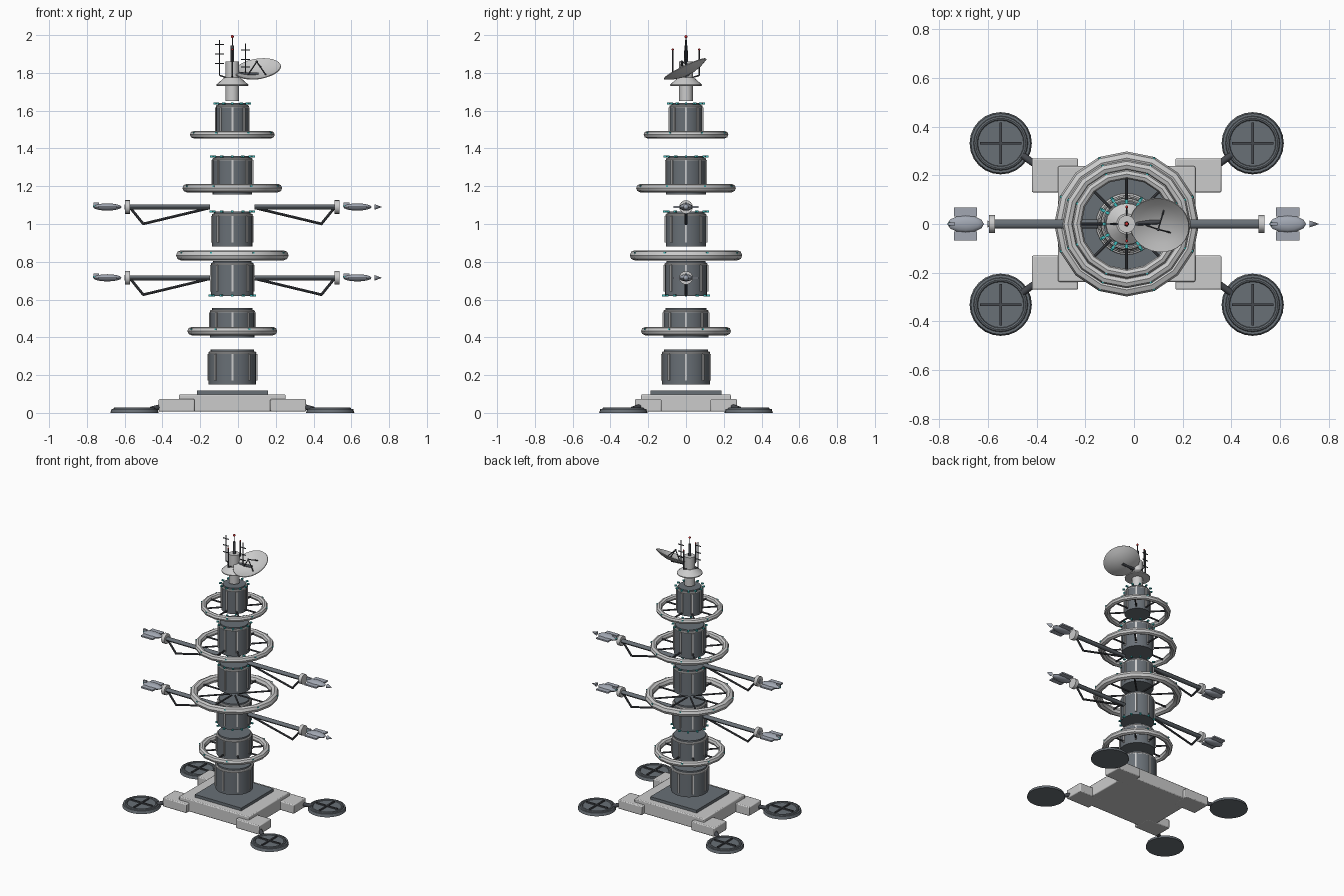
import bpy, bmesh, math
from mathutils import Vector, Matrix

if "Cube" in bpy.data.objects:
    bpy.data.objects.remove(bpy.data.objects["Cube"])

CX = -0.03  # tower axis


def material(name, r, g, b):
    m = bpy.data.materials.new(name)
    m.diffuse_color = (r, g, b, 1)
    m.use_nodes = True
    m.node_tree.nodes["Principled BSDF"].inputs["Base Color"].default_value = m.diffuse_color
    return m


DARK = material("slate", 0.14, 0.16, 0.18)
LIGHT = material("pale_hull", 0.72, 0.72, 0.72)
STRUT = material("strut_dark", 0.06, 0.065, 0.075)
SHIP = material("ship_grey", 0.36, 0.39, 0.45)
TEAL = material("teal_light", 0.05, 0.5, 0.5)
RED = material("red_beacon", 0.6, 0.03, 0.03)


def cyl(bm, p0, p1, r0, r1=None, seg=12):
    p0, p1 = Vector(p0), Vector(p1)
    d = p1 - p0
    m = Matrix.Translation((p0 + p1) / 2) @ d.to_track_quat('Z', 'Y').to_matrix().to_4x4()
    return bmesh.ops.create_cone(bm, cap_ends=True, segments=seg, radius1=r0,
                                 radius2=r0 if r1 is None else r1, depth=d.length, matrix=m)["verts"]


def box(bm, c, s, yaw=0):
    m = Matrix.Translation(c) @ Matrix.Rotation(yaw, 4, 'Z') @ Matrix.Diagonal((*s, 1))
    bmesh.ops.create_cube(bm, size=1, matrix=m)


def ball(bm, c, s, u=12, v=8):
    m = Matrix.Translation(c) @ Matrix.Diagonal((*s, 1))
    bmesh.ops.create_uvsphere(bm, u_segments=u, v_segments=v, radius=1, matrix=m)


def lathe(bm, prof, seg, m, closed=False):
    vs = [bm.verts.new((r, 0, z)) for r, z in prof]
    pairs = list(zip(vs, vs[1:])) + ([(vs[-1], vs[0])] if closed else [])
    es = [bm.edges.new(p) for p in pairs]
    old = set(bm.verts) - set(vs)
    bmesh.ops.spin(bm, geom=vs + es, cent=(0, 0, 0), axis=(0, 0, 1), angle=2 * math.pi,
                   steps=seg, use_merge=True)
    new = [v for v in bm.verts if v not in old]
    bmesh.ops.transform(bm, matrix=m, verts=new)
    bmesh.ops.remove_doubles(bm, verts=new, dist=1e-5)


def torus(bm, c, R, r, seg=24, sides=8, squash=1):
    prof = [(R + r * math.cos(a), squash * r * math.sin(a))
            for a in (2 * math.pi * i / sides for i in range(sides))]
    lathe(bm, prof, seg, Matrix.Translation(c), True)


def make(name, mat, build):
    bm = bmesh.new()
    build(bm)
    bmesh.ops.recalc_face_normals(bm, faces=bm.faces)
    me = bpy.data.meshes.new(name)
    bm.to_mesh(me)
    bm.free()
    me.materials.append(mat)
    ob = bpy.data.objects.new(name, me)
    bpy.context.collection.objects.link(ob)
    return ob


def around(r, z, n=8, off=0.0):
    for i in range(n):
        a = 2 * math.pi * i / n + off
        yield a, (CX + r * math.cos(a), r * math.sin(a), z)


CORNERS = [(sx, sy) for sx in (-1, 1) for sy in (-1, 1)]

# Base platform
base = make("base_platform", LIGHT, lambda bm: box(bm, (CX, 0, 0.0525), (0.565, 0.475, 0.09)))
make("base_top_plate", DARK, lambda bm: box(bm, (CX, 0, 0.106), (0.375, 0.375, 0.024)))


def corner_blocks(bm):
    for sx, sy in CORNERS:
        box(bm, (CX + sx * 0.295, sy * 0.2, 0.04), (0.19, 0.14, 0.066))


blocks = make("corner_blocks", LIGHT, corner_blocks)
for ob in (base, blocks):
    bev = ob.modifiers.new("soft_edges", 'BEVEL')
    bev.width, bev.segments = 0.006, 2

# Landing pads with rim, cross ribs and leg stubs
for sx, sy in CORNERS:
    px, py = CX + sx * 0.518, sy * 0.332

    def ribs(bm):
        box(bm, (px, py, 0.023), (0.17, 0.01, 0.012))
        box(bm, (px, py, 0.023), (0.01, 0.17, 0.012))
        cyl(bm, (CX + sx * 0.37, sy * 0.24, 0.035), (px - sx * 0.09, py - sy * 0.05, 0.02), 0.014)

    make("landing_pad", DARK, lambda bm: cyl(bm, (px, py, 0), (px, py, 0.02), 0.128, 0.122, 24))
    make("pad_rim", DARK, lambda bm: torus(bm, (px, py, 0.02), 0.103, 0.009))
    make("pad_ribs", STRUT, ribs)

# Tower segments: bottom z, top z, radius, height of the light row (or None)
SEGMENTS = [(0.15, 0.335, 0.126, None), (0.40, 0.555, 0.118, None), (0.62, 0.805, 0.112, 0.622),
            (0.88, 1.065, 0.107, 1.066), (1.155, 1.36, 0.105, 1.357), (1.455, 1.64, 0.086, 1.638)]
for z0, z1, r, zl in SEGMENTS:
    prof = [(0, z0), (r, z0), (r, z1 - 0.022), (r - 0.01, z1 - 0.018), (r - 0.01, z1), (0, z1)]
    make("tower_segment", DARK, lambda bm: lathe(bm, prof, 24, Matrix.Translation((CX, 0, 0))))
    make("segment_band", LIGHT, lambda bm: torus(bm, (CX, 0, z1 - 0.018), r - 0.006, 0.008))

    def seg_ribs(bm):
        for a, p in around(r, (z0 + z1) / 2):
            box(bm, p, (0.012, 0.011, z1 - z0 - 0.045), a)

    make("segment_ribs", LIGHT, seg_ribs)
    if zl:
        def lights(bm):
            for a, p in around(r + 0.006, zl, 12):
                box(bm, p, (0.016, 0.012, 0.009), a)
        make("segment_lights", TEAL, lights)

# Habitat rings: height, major radius, tube radius
for z, R, t in [(0.433, 0.216, 0.022), (0.834, 0.271, 0.027), (1.19, 0.242, 0.022), (1.473, 0.205, 0.0195)]:
    make("habitat_ring", LIGHT, lambda bm: torus(bm, (CX, 0, z), R, t, 16))

    def spokes(bm):
        for a, p in around(R - t * 0.6, z):
            cyl(bm, (CX + 0.03 * math.cos(a), 0.03 * math.sin(a), z), p, 0.006, seg=8)

    def ring_lights(bm):
        for a, p in around(R + t * 0.75, z + t * 0.5, 8, math.pi / 8):
            box(bm, p, (0.01, 0.01, 0.008), a)

    make("ring_spokes", STRUT, spokes)
    make("ring_lights", TEAL, ring_lights)

# Docking arms, braces, collars and parked ships
for z in (0.715, 1.09):
    for s in (-1, 1):
        def X(d):
            return CX + s * d

        def arm(bm):
            vs = cyl(bm, (X(0.118), 0, 0), (X(0.545), 0, 0), 0.019)
            bmesh.ops.transform(bm, matrix=Matrix.Translation((0, 0, z)) @ Matrix.Diagonal((1, 1, 0.7, 1)), verts=vs)

        def brace(bm):
            cyl(bm, (X(0.12), 0, z - 0.005), (X(0.475), 0, z - 0.09), 0.007, seg=8)
            cyl(bm, (X(0.47), 0, z - 0.091), (X(0.54), 0, z - 0.005), 0.007, seg=8)

        make("docking_arm", DARK, arm)
        make("arm_brace", STRUT, brace)
        make("docking_collar", LIGHT, lambda bm: cyl(bm, (X(0.542), 0, z), (X(0.567), 0, z), 0.036, seg=16))

        # both ships point the same way
        x0 = 0.632 if s > 0 else -0.692

        def wings(bm):
            for sy in (-1, 1):
                box(bm, (x0, sy * 0.049, z), (0.095, 0.036, 0.01))
            box(bm, (x0 - 0.058, 0, z + 0.014), (0.03, 0.012, 0.02))

        make("ship_hull", SHIP, lambda bm: ball(bm, (x0, 0, z), (0.075, 0.036, 0.019)))
        make("ship_wings", SHIP, wings)
        make("ship_nose", SHIP, lambda bm: cyl(bm, (x0 + 0.09, 0, z), (x0 + 0.13, 0, z), 0.015, 0, 10))
        make("ship_engine", TEAL, lambda bm: ball(bm, (x0 - 0.066, 0, z + 0.005), (0.01, 0.008, 0.008)))

# Command head
HEAD = [(0, 1.65), (0.036, 1.65), (0.036, 1.73), (0.085, 1.732), (0.085, 1.738), (0.042, 1.775),
        (0.036, 1.775), (0.036, 1.86), (0, 1.86)]
make("command_head", LIGHT, lambda bm: lathe(bm, HEAD, 20, Matrix.Translation((CX, 0, 0))))

# Mast and antennas
YAGI = [(CX - 0.068, 1.975, (1.95, 1.90, 1.85)), (CX + 0.07, 1.955, (1.92, 1.87, 1.83))]


def antennas(bm):
    cyl(bm, (CX, 0, 1.85), (CX, 0, 1.945), 0.01, 0.009)
    cyl(bm, (CX, 0, 1.94), (CX, 0, 1.99), 0.003, seg=6)
    for x, top, bars in YAGI:
        cyl(bm, (x, 0, 1.785), (x, 0, top), 0.004, seg=6)
        cyl(bm, (x, 0, 1.787), (CX, 0, 1.765), 0.004, seg=6)
        for b in bars:
            box(bm, (x, 0, b), (0.046, 0.005, 0.005))
    for sy in (-1, 1):
        cyl(bm, (CX, sy * 0.07, 1.785), (CX, sy * 0.07, 1.922), 0.004, seg=6)
        cyl(bm, (CX, sy * 0.07, 1.787), (CX, 0, 1.765), 0.004, seg=6)


def beacons(bm):
    ball(bm, (CX, 0, 1.992), (0.008, 0.008, 0.008))
    for sy in (-1, 1):
        ball(bm, (CX, sy * 0.07, 1.924), (0.006, 0.006, 0.006))


make("antennas", STRUT, antennas)
make("beacons", RED, beacons)

# Dish, tilted forward
TILT = Matrix.Translation((0.105, -0.003, 1.818)) @ \
    Vector((-0.13, -0.43, 0.9)).to_track_quat('Z', 'Y').to_matrix().to_4x4()
DISH = [(0, -0.032), (0.045, -0.028), (0.09, -0.015), (0.124, 0.002),
        (0.122, 0.006), (0.088, -0.009), (0.045, -0.022), (0, -0.026)]
make("dish", LIGHT, lambda bm: lathe(bm, DISH, 28, TILT))


def feed(bm):
    tip = TILT @ Vector((0, 0, 0.045))
    for i in range(3):
        a = 2 * math.pi * i / 3 + math.pi / 2
        cyl(bm, TILT @ Vector((0.06 * math.cos(a), 0.06 * math.sin(a), -0.02)), tip, 0.0035, seg=6)
    ball(bm, tip, (0.007, 0.007, 0.007), 8, 6)


make("dish_feed", STRUT, feed)
make("dish_mount", STRUT, lambda bm: cyl(bm, (CX, 0, 1.795), TILT @ Vector((0, 0, -0.03)), 0.01))

# Smooth shading with hard edges kept
bpy.ops.object.select_all(action='SELECT')
bpy.context.view_layer.objects.active = base
bpy.ops.object.shade_smooth_by_angle(angle=math.radians(40))
